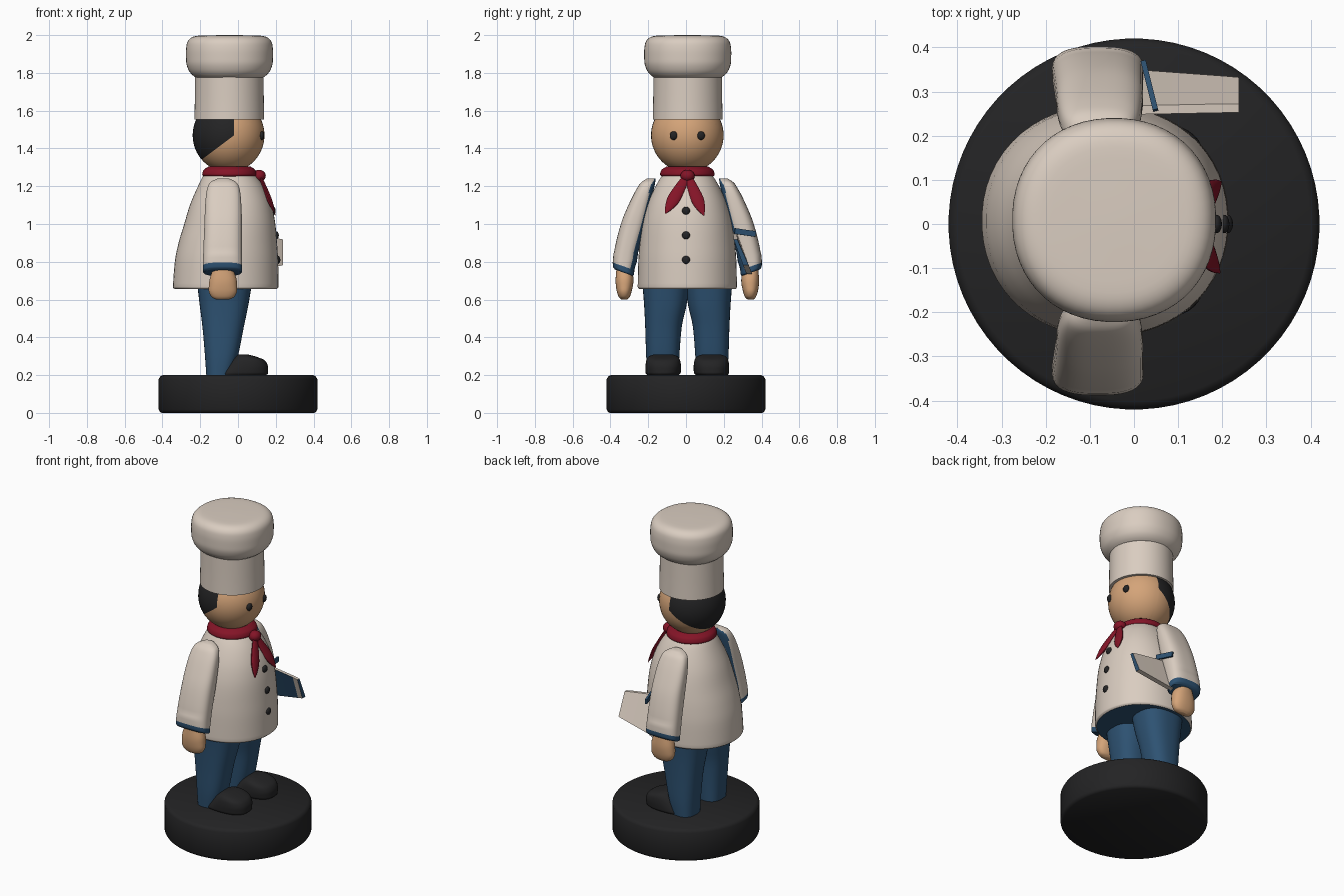
import bpy, bmesh, math
from mathutils import Matrix, Vector

if "Cube" in bpy.data.objects:
    bpy.data.objects.remove(bpy.data.objects["Cube"])

CY = 0.007  # sideways centre line of the figure


def material(name, rgb):
    m = bpy.data.materials.new(name)
    m.diffuse_color = (*rgb, 1)
    m.use_nodes = True
    m.node_tree.nodes["Principled BSDF"].inputs["Base Color"].default_value = m.diffuse_color
    return m


WHITE = material("warm_white", (0.70, 0.61, 0.53))
BLUE = material("navy_blue", (0.027, 0.085, 0.17))
SKIN = material("skin", (0.66, 0.37, 0.19))
RED = material("deep_red", (0.23, 0.007, 0.02))
BLACK = material("soft_black", (0.017, 0.017, 0.018))


def finish(name, bm, mats, paint=None, angle=40):
    """Turn a bmesh into a smooth shaded object, painting faces by a rule."""
    bmesh.ops.recalc_face_normals(bm, faces=bm.faces)
    bm.normal_update()
    if paint:
        for f in bm.faces:
            f.material_index = paint(f.calc_center_median(), f.normal)
    me = bpy.data.meshes.new(name)
    bm.to_mesh(me)
    bm.free()
    for m in mats:
        me.materials.append(m)
    ob = bpy.data.objects.new(name, me)
    bpy.context.collection.objects.link(ob)
    bpy.ops.object.select_all(action='DESELECT')
    ob.select_set(True)
    bpy.context.view_layer.objects.active = ob
    bpy.ops.object.shade_smooth_by_angle(angle=math.radians(angle))
    return ob


def refine(rings, steps):
    """Interpolate between rings without overshoot."""
    n = len(rings)

    def slope(i, k):
        a = rings[i][k] - rings[i - 1][k] if i else None
        b = rings[i + 1][k] - rings[i][k] if i < n - 1 else None
        if a is None or b is None:
            return b if a is None else a
        return 2 * a * b / (a + b) if a * b > 0 else 0

    out = []
    for i in range(n - 1):
        for s in range(steps):
            t = s / steps
            h = (2*t**3 - 3*t*t + 1, t**3 - 2*t*t + t, 3*t*t - 2*t**3, t**3 - t*t)
            out.append([h[0]*rings[i][k] + h[1]*slope(i, k) + h[2]*rings[i+1][k]
                        + h[3]*slope(i + 1, k) for k in range(5)])
    return out + [list(rings[-1])]


def loft(rings, power=2.0, seg=40, steps=4):
    """Skin rings given as (z, x min, x max, y min, y max)."""
    bm = bmesh.new()
    loops = []
    for z, x0, x1, y0, y1 in refine(rings, steps):
        loop = []
        for i in range(seg):
            a = 2 * math.pi * (i + 0.5) / seg
            c, s = math.cos(a), math.sin(a)
            x = math.copysign(abs(c) ** (2 / power), c) * (x1 - x0) / 2 + (x0 + x1) / 2
            y = math.copysign(abs(s) ** (2 / power), s) * (y1 - y0) / 2 + (y0 + y1) / 2
            loop.append(bm.verts.new((x, y, z)))
        loops.append(loop)
    for a, b in zip(loops, loops[1:]):
        for i in range(seg):
            j = (i + 1) % seg
            bm.faces.new((a[i], a[j], b[j], b[i]))
    bm.faces.new(loops[0])
    bm.faces.new(loops[-1])
    return bm


def round_rings(profile, cx=0.0, cy=0.0):
    return [(z, cx - r, cx + r, cy - r, cy + r) for r, z in profile]


def ball(loc, scale, u=24, v=14):
    bm = bmesh.new()
    bmesh.ops.create_uvsphere(bm, u_segments=u, v_segments=v, radius=1,
                              matrix=Matrix.Translation(loc) @ Matrix.Diagonal((*scale, 1)))
    return bm


# Stand
finish("round_base", loft(round_rings(
    [(0.405, 0), (0.42, 0.018), (0.42, 0.18), (0.40, 0.2)]), seg=72, steps=2), [BLACK])

# Jacket, dark on the underside
jacket = [(0.655, -0.335, 0.205, 0.255), (0.668, -0.345, 0.215, 0.263),
          (0.80, -0.335, 0.213, 0.260), (0.90, -0.315, 0.207, 0.252),
          (1.00, -0.285, 0.198, 0.238), (1.10, -0.255, 0.178, 0.212),
          (1.20, -0.212, 0.135, 0.168), (1.25, -0.187, 0.098, 0.138),
          (1.285, -0.165, 0.065, 0.11)]
finish("jacket", loft([(z, a, b, CY - w, CY + w) for z, a, b, w in jacket], 2.1, 56),
       [WHITE, BLUE], lambda c, n: 1 if n.z < -0.85 else 0)
for i, (z, x) in enumerate([(1.07, 0.187), (0.94, 0.204), (0.81, 0.212)]):
    finish(f"button_{i + 1}", ball((x, 0, z), (0.012, 0.021, 0.021)), [BLACK])

# Neckerchief: collar, knot and two tails
finish("scarf_collar", loft(round_rings(
    [(0.125, 1.245), (0.145, 1.262), (0.138, 1.285), (0.11, 1.305)], -0.045, CY)), [RED])
finish("scarf_knot", ball((0.112, 0.008, 1.255), (0.035, 0.038, 0.032)), [RED])
start = Vector((0.115, 0.008, 1.26))
for side, tip in (("right", (0.195, -0.11, 1.055)), ("left", (0.198, 0.095, 1.045))):
    d = Vector(tip) - start
    zax = d.normalized()
    yax = Vector((1, 0, 0.4))
    yax = (yax - zax * yax.dot(zax)).normalized()
    xax = yax.cross(zax)
    leaf = [(t * d.length, -w, w, -0.4 * w, 0.4 * w) for t, w in
            ((0, 0.016), (0.25, 0.026), (0.6, 0.034), (0.85, 0.02), (1, 0.002))]
    bm = loft(leaf, 2, 16)
    bm.transform(Matrix.Translation(start) @ Matrix((xax, yax, zax)).transposed().to_4x4())
    finish(f"scarf_tail_{side}", bm, [RED])

# Head with hair cut in along two planes
HC = Vector((-0.05, CY, 1.47))
bm = ball(HC, (0.19, 0.192, 0.195), 48, 32)
for co, no in (((-0.02, 0, 1.5), (1, 0, 0.0)), ((-0.2, 0, 1.335), (-0.6, 0, 0.8))):
    bmesh.ops.bisect_plane(bm, geom=bm.verts[:] + bm.edges[:] + bm.faces[:],
                           plane_co=co, plane_no=no)
finish("head", bm, [SKIN, BLACK],
       lambda c, n: 1 if c.x < -0.02 and -0.6*(c.x + 0.2) + 0.8*(c.z - 1.335) > 0 else 0)
for side, s in (("right", -1), ("left", 1)):
    finish(f"eye_{side}", ball((0.125, CY + s * 0.072, 1.468), (0.014, 0.021, 0.023)), [BLACK])

# Tall hat: straight band and puffed crown
finish("hat_band", loft(round_rings(
    [(0.185, 1.553), (0.183, 1.65), (0.181, 1.83)], -0.046, 0.009), seg=56), [WHITE])
finish("hat_crown", loft(round_rings(
    [(0.178, 1.775), (0.198, 1.79), (0.217, 1.815), (0.230, 1.86), (0.231, 1.91),
     (0.226, 1.955), (0.205, 1.985), (0.165, 1.997), (0.03, 2.0)], -0.045, 0.009),
    2.15, 56), [WHITE])

# Sleeves, hands, legs and shoes; widths measured outward from the centre line
SLEEVE = [(0.742, -0.180, 0.016, 0.288, 0.383), (0.752, -0.186, 0.022, 0.282, 0.393),
          (0.775, -0.186, 0.022, 0.280, 0.395), (0.85, -0.184, 0.021, 0.260, 0.388),
          (1.00, -0.178, 0.021, 0.218, 0.352), (1.10, -0.174, 0.018, 0.195, 0.312),
          (1.18, -0.165, 0.010, 0.178, 0.272), (1.22, -0.148, -0.008, 0.170, 0.245),
          (1.24, -0.110, -0.045, 0.168, 0.215)]
HAND = [(0.60, -0.115, -0.05, 0.32, 0.35), (0.612, -0.138, -0.022, 0.306, 0.362),
        (0.65, -0.156, -0.004, 0.293, 0.375), (0.70, -0.152, -0.006, 0.285, 0.380),
        (0.77, -0.130, -0.03, 0.29, 0.375)]
LEG = [(0.20, -0.168, -0.03, 0.048, 0.21), (0.30, -0.175, 0.0, 0.042, 0.218),
       (0.45, -0.188, 0.03, 0.03, 0.223), (0.57, -0.203, 0.055, 0.004, 0.229),
       (0.67, -0.215, 0.072, -0.01, 0.237)]
SHOE = [(0.20, -0.125, 0.150, 0.045, 0.213), (0.212, -0.115, 0.160, 0.035, 0.221),
        (0.24, -0.085, 0.160, 0.033, 0.222), (0.275, -0.05, 0.145, 0.037, 0.218),
        (0.298, -0.02, 0.095, 0.05, 0.205), (0.31, 0.0, 0.05, 0.08, 0.175)]


def sided(rings, s):
    return [(z, a, b, *sorted((CY + s * i, CY + s * o))) for z, a, b, i, o in rings]


for side, s in (("right", -1), ("left", 1)):
    # Inner face and cuff of the sleeve are dark
    arm = finish(f"sleeve_{side}", loft(sided(SLEEVE, s), 2.8), [WHITE, BLUE],
                 lambda c, n: 1 if c.z < 0.775 or n.y * s < -0.6 else 0)
    for v in arm.data.vertices:  # slanted cuff
        if v.co.z < 0.83:
            v.co.z += (abs(v.co.y - CY) - 0.335) * 0.35
    finish(f"hand_{side}", loft(sided(HAND, s), 2.3, 28), [SKIN])
    finish(f"trouser_leg_{side}", loft(sided(LEG, s), 2.5), [BLUE])
    finish(f"shoe_{side}", loft(sided(SHOE, s), 2.5), [BLACK])

# Tilted cloth panel held out from the left arm: white outside, dark inside
bm = bmesh.new()
loops = []
for x, zb, zt, yb, yt in ((0.0, 0.735, 0.955, 0.35, 0.268), (0.205, 0.775, 0.925, 0.335, 0.272),
                          (0.238, 0.782, 0.918, 0.332, 0.272)):
    loops.append([bm.verts.new(p) for p in ((x, yb, zb), (x, yt, zt),
                                            (x, yt - 0.02, zt), (x, yb - 0.03, zb))])
for a, b in zip(loops, loops[1:]):
    for i in range(4):
        j = (i + 1) % 4
        bm.faces.new((a[i], a[j], b[j], b[i]))
bm.faces.new(loops[0])
bm.faces.new(loops[-1])
finish("cloth_panel", bm, [WHITE, BLUE],
       lambda c, n: 1 if n.x > 0.8 or (n.y < -0.5 and c.x < 0.2) else 0, 20)

# Thin trim where the panel meets the sleeve
bm = bmesh.new()
bmesh.ops.create_cube(bm, size=1, matrix=Matrix.Translation((0.035, 0.313, 0.955))
                      @ Matrix.Rotation(math.radians(14), 4, 'Z')
                      @ Matrix.Rotation(math.radians(-8), 4, 'X')
                      @ Matrix.Diagonal((0.012, 0.115, 0.03, 1)))
finish("panel_trim", bm, [BLUE])
